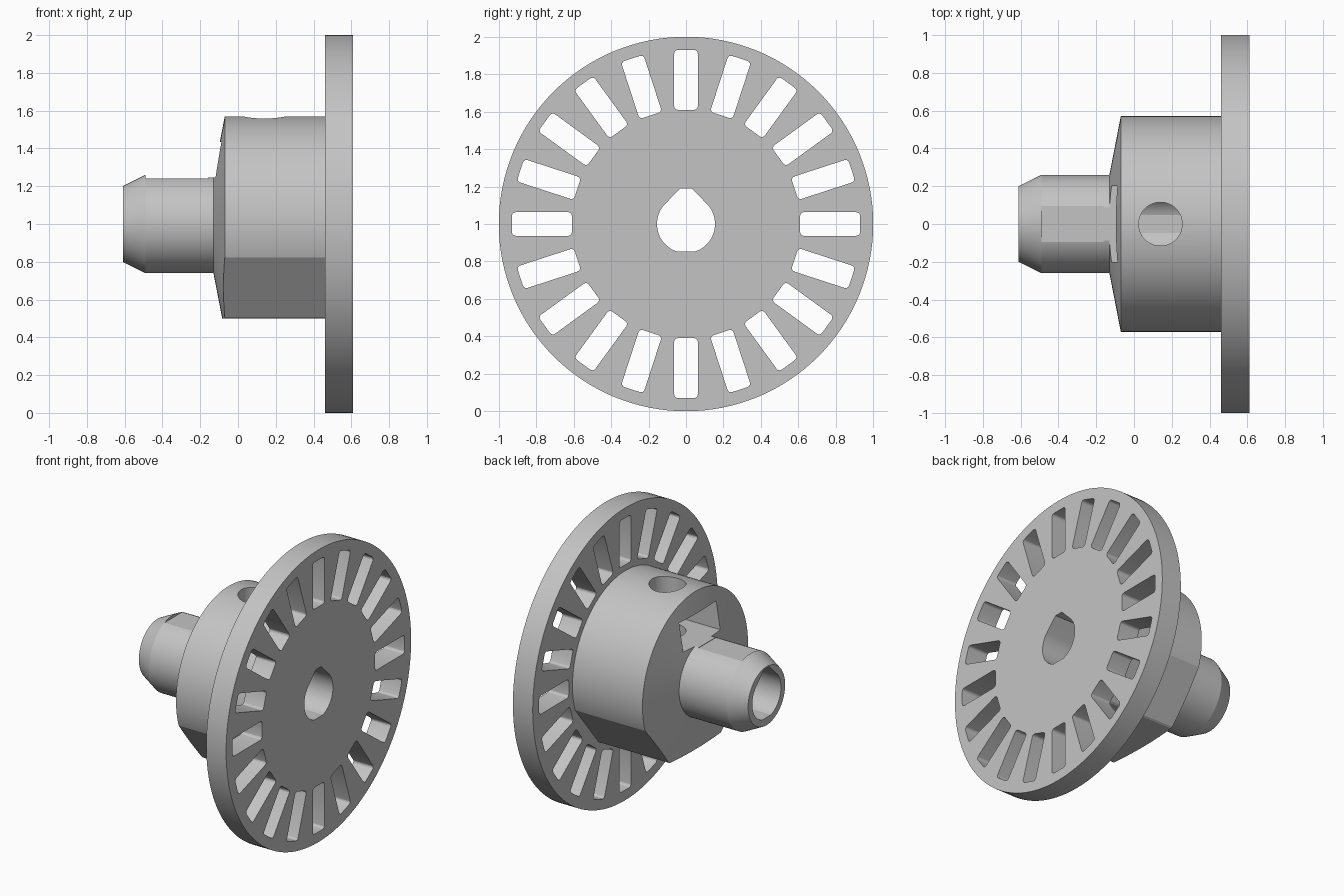
import bpy
import bmesh
from math import sin, cos, pi, tau, radians
from mathutils import Matrix, Vector

AXIS_Z = 1.0          # height of the wheel axis, which runs along x
SEGMENTS = 128

old = bpy.data.objects.get("Cube")
if old:
    bpy.data.objects.remove(old, do_unlink=True)

grey = bpy.data.materials.new("grey plastic")
grey.use_nodes = True
grey.diffuse_color = (0.55, 0.55, 0.55, 1)
grey.node_tree.nodes["Principled BSDF"].inputs["Base Color"].default_value = (0.55, 0.55, 0.55, 1)


def finish(name, bm):
    """Turn a bmesh built around the x axis into an object."""
    bmesh.ops.recalc_face_normals(bm, faces=bm.faces)
    mesh = bpy.data.meshes.new(name)
    bm.to_mesh(mesh)
    bm.free()
    mesh.materials.append(grey)
    obj = bpy.data.objects.new(name, mesh)
    obj.location.z = AXIS_Z
    bpy.context.collection.objects.link(obj)
    return obj


def prism(name, outlines, x0, x1):
    """Extrude closed (y, z) outlines from x0 to x1."""
    bm = bmesh.new()
    for outline in outlines:
        face = bm.faces.new([bm.verts.new((x0, y, z)) for y, z in outline])
        ext = bmesh.ops.extrude_face_region(bm, geom=[face], use_keep_orig=True)
        moved = [v for v in ext["geom"] if isinstance(v, bmesh.types.BMVert)]
        bmesh.ops.translate(bm, verts=moved, vec=(x1 - x0, 0, 0))
    return finish(name, bm)


def lathe(name, profile):
    """Spin an (x, radius) profile around x and close its ends."""
    bm = bmesh.new()
    rings = [[bm.verts.new((x, r * cos(tau * i / SEGMENTS), r * sin(tau * i / SEGMENTS)))
              for i in range(SEGMENTS)] for x, r in profile]
    for a, b in zip(rings, rings[1:]):
        for i in range(SEGMENTS):
            j = (i + 1) % SEGMENTS
            bm.faces.new((a[i], a[j], b[j], b[i]))
    bm.faces.new(rings[0])
    bm.faces.new(rings[-1])
    return finish(name, bm)


def rectangle(y0, y1, z0, z1):
    return [(y0, z0), (y1, z0), (y1, z1), (y0, z1)]


def rounded_slot(angle, inner=0.61, outer=0.93, half=0.063, fillet=0.02, steps=4):
    """Radial slot outline with small corner fillets, turned by angle."""
    corners = [(half, outer, 0), (-half, outer, 1), (-half, inner, 2), (half, inner, 3)]
    turn = Matrix.Rotation(angle, 2)
    points = []
    for y, z, quarter in corners:
        cy = y - fillet if y > 0 else y + fillet
        cz = z - fillet if z == outer else z + fillet
        for k in range(steps + 1):
            t = (quarter + k / steps) * pi / 2
            points.append(tuple(turn @ Vector((cy + fillet * cos(t), cz + fillet * sin(t)))))
    return points


def cut(target, cutter):
    mod = target.modifiers.new("cut", "BOOLEAN")
    mod.operation = "DIFFERENCE"
    mod.solver = "EXACT"
    mod.object = cutter
    bpy.context.view_layer.objects.active = target
    bpy.ops.object.modifier_apply(modifier=mod.name)


# Main parts: slotted disc, and hub with its chamfered shaft
encoder_disc = lathe("slotted_disc", [(0.46, 1.0), (0.61, 1.0)])
hub = lathe("hub_and_shaft", [(-0.61, 0.20), (-0.49, 0.26), (-0.13, 0.26),
                              (-0.07, 0.57), (0.46, 0.57)])

# Ring of slots
slots = prism("slot_cutter", [rounded_slot(i * tau / 20) for i in range(20)], 0.3, 0.8)

# Bore: round sides, flat floor, sloped roof with a flat top
R, FLOOR, ROOF = 0.155, -0.147, 0.19
slope_end = R * 2 ** 0.5 - ROOF
arc = [(R * cos(radians(a)), max(FLOOR, R * sin(radians(a)))) for a in range(-72, 46, 6)]
right_side = arc + [(slope_end, ROOF)]
bore = prism("bore_cutter", [right_side + [(-y, z) for y, z in reversed(right_side)]], -0.9, 0.9)

# Hub underside: flat bottom with two sloped sides
half = [(0.28, -0.5), (0.548, -0.17), (0.8, -0.17), (0.8, -0.8)]
underside = prism("underside_cutter", [half + [(-y, z) for y, z in reversed(half)]], -0.3, 0.7)

# Shaft flat, nut pocket and set screw hole
shaft_flat = prism("shaft_flat_cutter", [rectangle(-0.2, 0.2, 0.242, 0.4)], -0.49, -0.16)
nut_pocket = prism("nut_pocket_cutter", [rectangle(-0.2, 0.2, 0.245, 0.435)], -0.17, 0.34)
bm = bmesh.new()
bmesh.ops.create_cone(bm, cap_ends=True, segments=48, radius1=0.115, radius2=0.115, depth=0.8,
                      matrix=Matrix.Translation((0.14, 0, 0.42)))
screw_hole = finish("screw_hole_cutter", bm)

for cutter in (slots, bore):
    cut(encoder_disc, cutter)
for cutter in (underside, shaft_flat, nut_pocket, screw_hole, bore):
    cut(hub, cutter)
for cutter in (slots, bore, underside, shaft_flat, nut_pocket, screw_hole):
    bpy.data.objects.remove(cutter, do_unlink=True)

# Smooth round walls, keep edges sharp
bpy.ops.object.select_all(action="DESELECT")
for part in (encoder_disc, hub):
    part.select_set(True)
bpy.context.view_layer.objects.active = hub
bpy.ops.object.shade_smooth_by_angle(angle=radians(15))
